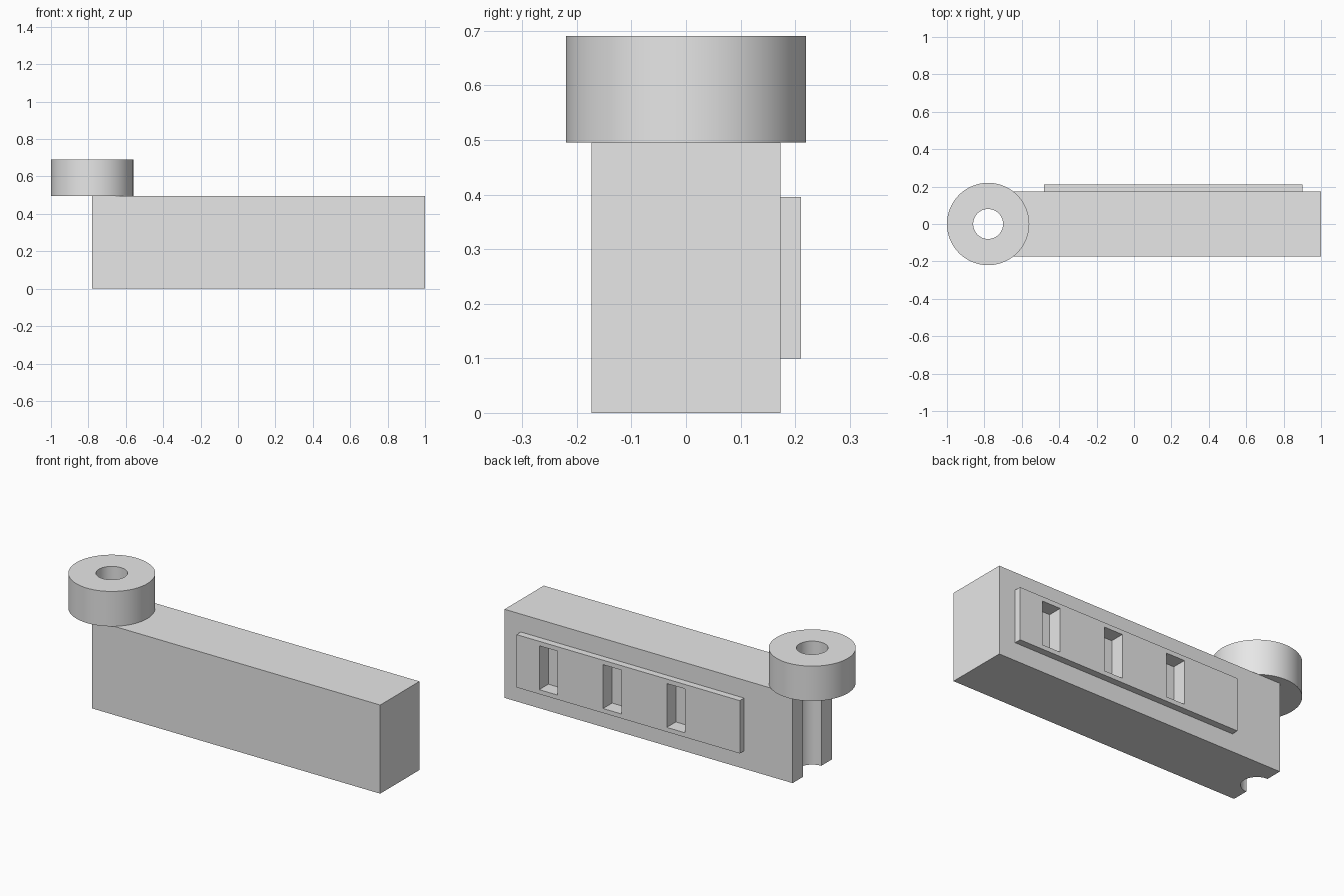
import bpy
import math

if "Cube" in bpy.data.objects:
    bpy.data.objects.remove(bpy.data.objects["Cube"], do_unlink=True)

grey = bpy.data.materials.new("plain_grey")
grey.use_nodes = True
grey.diffuse_color = (0.8, 0.8, 0.8, 1)
grey.node_tree.nodes["Principled BSDF"].inputs["Base Color"].default_value = (0.8, 0.8, 0.8, 1)


def finish(obj, name):
    obj.name = name
    obj.data.materials.append(grey)
    return obj


def box(name, low, high):
    centre = [(a + b) / 2 for a, b in zip(low, high)]
    bpy.ops.mesh.primitive_cube_add(size=1, location=centre)
    obj = bpy.context.object
    obj.scale = [b - a for a, b in zip(low, high)]
    bpy.ops.object.transform_apply(location=False, rotation=False, scale=True)
    return finish(obj, name)


def cylinder(name, radius, x, bottom, top):
    bpy.ops.mesh.primitive_cylinder_add(vertices=96, radius=radius, depth=top - bottom,
                                        location=(x, 0, (bottom + top) / 2))
    return finish(bpy.context.object, name)


def cut(obj, cutters):
    bpy.context.view_layer.objects.active = obj
    for cutter in cutters:
        mod = obj.modifiers.new("cut", "BOOLEAN")
        mod.operation = "DIFFERENCE"
        mod.solver = "EXACT"
        mod.object = cutter
        bpy.ops.object.modifier_apply(modifier=mod.name)


PIVOT_X = -0.78
BODY_TOP = 0.495
HALF_DEPTH = 0.173

# Long block, raised back plate and round collar
body = box("body", (PIVOT_X, -HALF_DEPTH, 0), (1, HALF_DEPTH, BODY_TOP))
plate = box("back_plate", (-0.48, HALF_DEPTH, 0.1), (0.9, 0.211, 0.395))
collar = cylinder("collar", 0.22, PIVOT_X, BODY_TOP, 0.69)

# Bore through the collar that continues as a half-round groove in the body end
bore = cylinder("bore_cutter", 0.08, PIVOT_X, -0.1, 0.8)

# Three slots through the plate into the body
slots = [box("slot_cutter", (x - 0.057, 0.131, 0.125), (x + 0.057, 0.3, 0.37))
         for x in (0.702, 0.308, -0.086)]

cut(body, [bore] + slots)
cut(plate, slots)
cut(collar, [bore])

for cutter in [bore] + slots:
    bpy.data.objects.remove(cutter, do_unlink=True)

# Smooth the round walls, keep the edges crisp
bpy.ops.object.select_all(action="DESELECT")
for obj in (body, plate, collar):
    obj.select_set(True)
bpy.context.view_layer.objects.active = body
bpy.ops.object.shade_smooth_by_angle(angle=math.radians(30))
